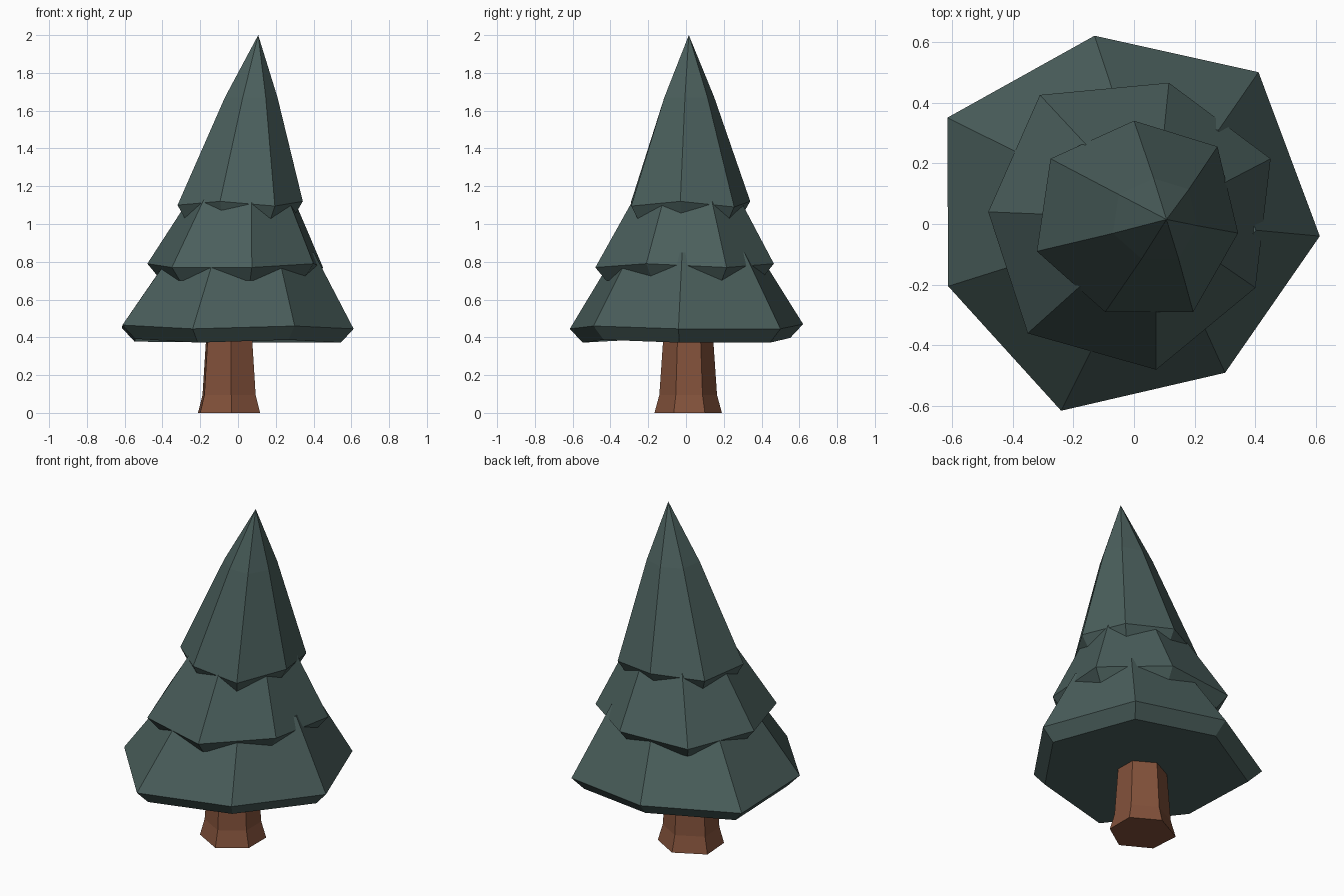
import bpy, bmesh

if "Cube" in bpy.data.objects:
    bpy.data.objects.remove(bpy.data.objects["Cube"])


def material(name, rgb):
    m = bpy.data.materials.new(name)
    m.diffuse_color = (*rgb, 1.0)
    m.use_nodes = True
    m.node_tree.nodes["Principled BSDF"].inputs["Base Color"].default_value = m.diffuse_color
    return m


green = material("pine green", (0.069, 0.114, 0.107))
brown = material("bark brown", (0.225, 0.083, 0.043))


def loft(name, rings, mat, tip=None):
    """Skin a stack of rings, closed by a cap or by a tip point."""
    bm = bmesh.new()
    loops = [[bm.verts.new(p) for p in ring] for ring in rings]
    n = len(rings[0])
    for a, b in zip(loops, loops[1:]):
        for i in range(n):
            j = (i + 1) % n
            bm.faces.new((a[i], a[j], b[j], b[i]))
    bm.faces.new(loops[0])
    if tip:
        t = bm.verts.new(tip)
        for i in range(n):
            bm.faces.new((loops[-1][i], loops[-1][(i + 1) % n], t))
    else:
        bm.faces.new(loops[-1])
    bmesh.ops.recalc_face_normals(bm, faces=bm.faces)
    me = bpy.data.meshes.new(name)
    bm.to_mesh(me)
    bm.free()
    me.materials.append(mat)
    ob = bpy.data.objects.new(name, me)
    bpy.context.collection.objects.link(ob)


def tier(name, rim, drop, under, z_top, scale, shift, tip=None):
    """Branch skirt: flat underside, slanted lip, uneven rim, leaning slope."""
    lip = [(x * under, y * under, z - drop) for x, y, z in rim]
    top = [(x * scale + shift[0], y * scale + shift[1], z_top) for x, y, z in rim]
    loft(name, [lip, rim, top], green, tip)


# Three seven-sided branch tiers
tier("lower_branches",
     [(-.13, .62, .47), (.41, .50, .445), (.612, -.04, .445), (.30, -.49, .46),
      (-.24, -.615, .445), (-.612, -.205, .465), (-.615, .35, .45)],
     .073, .89, .85, .61, (.028, .004))
tier("middle_branches",
     [(-.31, .425, .78), (.115, .465, .79), (.45, .215, .77), (.40, -.21, .79),
      (.073, -.48, .77), (-.35, -.36, .77), (-.48, .04, .79)],
     .07, .88, 1.18, .54, (.032, .008))
tier("top_branches",
     [(0, .34, 1.12), (.275, .255, 1.09), (.343, -.03, 1.12), (.195, -.29, 1.095),
      (-.095, -.29, 1.12), (-.32, -.09, 1.10), (-.275, .215, 1.10)],
     .07, .88, 1.67, .42, (.065, .007), tip=(.107, .015, 2.0))

# Six-sided trunk with a flared foot
foot = [(-.034, -.167), (.117, -.065), (.117, .10), (-.04, .19), (-.212, .10), (-.2, -.075)]
cx, cy = -.046, .012
loft("trunk", [[(cx + (x - cx) * s, cy + (y - cy) * s, z) for x, y in foot]
               for z, s in ((0, 1), (.095, .855), (.5, .70))], brown)
